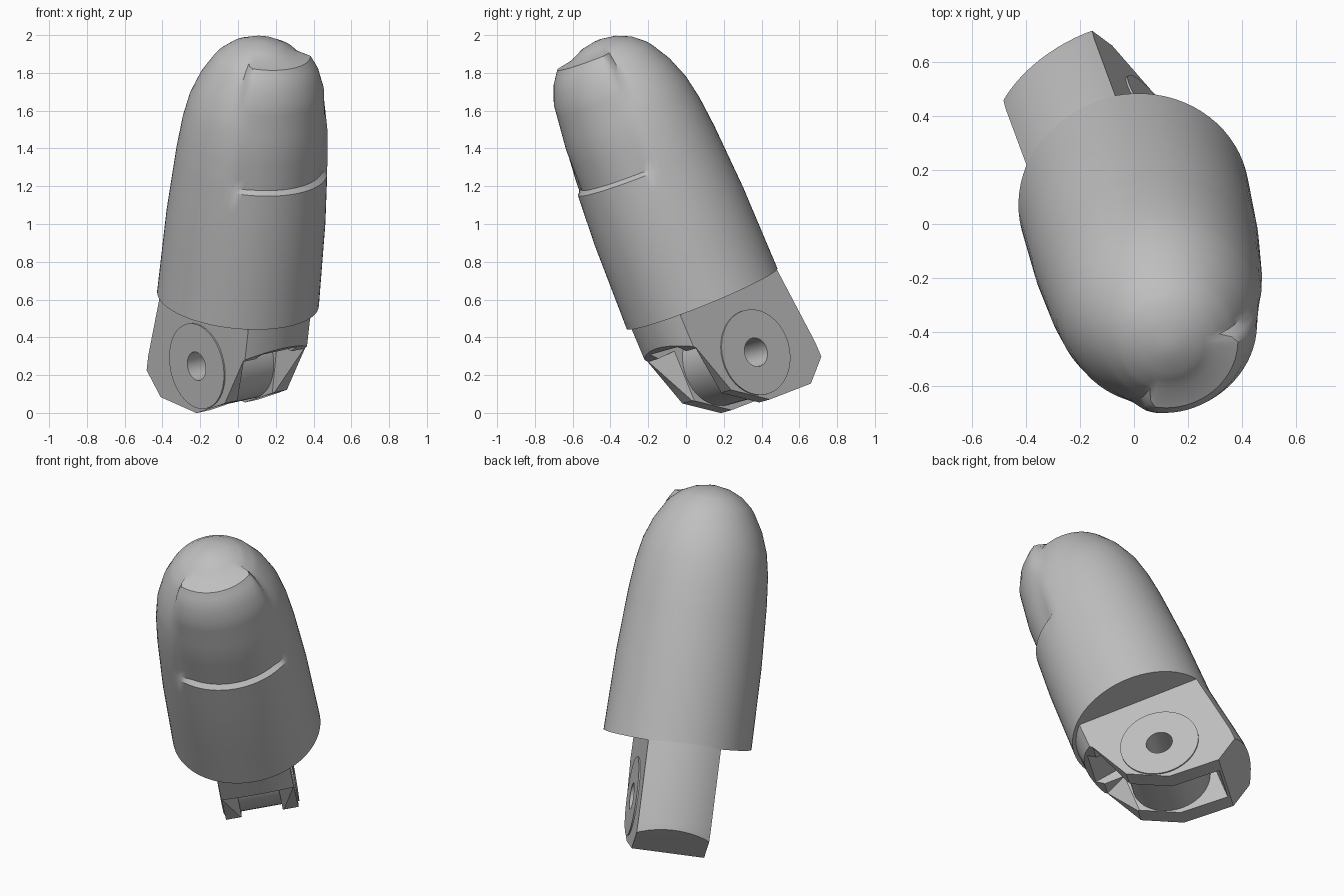
import bpy, bmesh, math
from mathutils import Matrix, Vector

if "Cube" in bpy.data.objects:
    bpy.data.objects.remove(bpy.data.objects["Cube"], do_unlink=True)

grey = bpy.data.materials.new("light_grey")
grey.use_nodes = True
grey.diffuse_color = (0.52, 0.52, 0.52, 1)
grey.node_tree.nodes["Principled BSDF"].inputs["Base Color"].default_value = grey.diffuse_color

# Local frame: x = nail direction, y = hinge axis, z = length of the finger
axis = Vector((0.09, -0.372, 0.924)).normalized()
nail_dir = Vector((0.775, 0.61, 0.168)).cross(axis).normalized()
hinge_dir = axis.cross(nail_dir)
FRAME = Matrix.Translation((0, 0.085, 0.605)) @ Matrix((nail_dir, hinge_dir, axis)).transposed().to_4x4()
HINGE = Vector((-0.027, 0, -0.357))


def finish_mesh(bm, name):
    bmesh.ops.recalc_face_normals(bm, faces=bm.faces)
    me = bpy.data.meshes.new(name)
    bm.to_mesh(me)
    bm.free()
    me.materials.append(grey)
    ob = bpy.data.objects.new(name, me)
    bpy.context.collection.objects.link(ob)
    return ob


def loft(rings, name):
    """Skin closed rings of points and cap both ends."""
    bm = bmesh.new()
    loops = [[bm.verts.new(p) for p in ring] for ring in rings]
    for low, high in zip(loops, loops[1:]):
        for i in range(len(low)):
            j = (i + 1) % len(low)
            bm.faces.new((low[i], low[j], high[j], high[i]))
    bm.faces.new(loops[0])
    bm.faces.new(loops[-1])
    return finish_mesh(bm, name)


def prism(points, name):
    """Outline of (x, z, half width) spread along the hinge axis."""
    return loft([[(x, s * w, z) for x, z, w in points] for s in (-1, 1)], name)


def pin(radius, half, name, steps=40):
    circle = [math.tau * i / steps for i in range(steps)]
    return loft([[HINGE + Vector((radius * math.cos(t), y, radius * math.sin(t))) for t in circle]
                 for y in (-half, half)], name)


def boolean(ob, tool, operation):
    mod = ob.modifiers.new("cut", "BOOLEAN")
    mod.operation, mod.object, mod.solver = operation, tool, "EXACT"
    bpy.context.view_layer.objects.active = ob
    bpy.ops.object.modifier_apply(modifier=mod.name)


def lookup(table, z):
    for (z0, r0), (z1, r1) in zip(table, table[1:]):
        if z <= z1:
            return r0 + (r1 - r0) * (z - z0) / (z1 - z0)
    return table[-1][1]


# Fingertip shell with a nail that is sunk at its root and proud at its tip
SHELL = [(0, 0.43), (0.47, 0.422), (0.83, 0.402), (1.0, 0.385), (1.13, 0.36), (1.25, 0.315),
         (1.37, 0.245), (1.43, 0.175), (1.465, 0.1), (1.48, 0.02)]
NAIL = [(0.76, 0.378), (1.0, 0.374), (1.25, 0.345), (1.35, 0.305), (1.42, 0.255)]
HEIGHTS = [0, 0.24, 0.47, 0.65, 0.755, 0.775, 0.83, 0.92, 1.0, 1.07, 1.13, 1.19, 1.25, 1.31,
           1.35, 1.38, 1.415, 1.43, 1.45, 1.465, 1.475, 1.48]
SEGMENTS = 72


def shell_point(i, z):
    t = math.tau * i / SEGMENTS
    angle = abs(math.remainder(t, math.tau))
    r = lookup(SHELL, z)
    if 0.76 < z < 1.42:
        limit = math.radians(50 + 9 * (z - 0.76) / 0.66)
        if angle <= limit:
            fade = min(1, (limit - angle) / 0.15)
            nail = lookup(NAIL, z)
            r = r + (nail - r) * (0.4 + 0.6 * fade)
    return (r * math.cos(t), r * math.sin(t), z)


shell = loft([[shell_point(i, z) for i in range(SEGMENTS)] for z in HEIGHTS], "fingertip_shell")

# Hinge tang: rounded column trimmed by a flat-sided outline
turns = [math.tau * i / SEGMENTS for i in range(SEGMENTS)]
tang = loft([[(c + r * math.cos(t), r * math.sin(t), z) for t in turns]
             for c, r, z in ((-0.004, 0.415, 0.1), (-0.045, 0.442, -0.45), (-0.05, 0.442, -0.7))],
            "hinge_tang")
W = 0.212
outline = prism([(0.5, 0.08, W), (0.5, 0.15 - 0.2, W), (0.335, -0.195, W), (0.22, -0.48, W),
                 (0, -0.617, W), (-0.3, -0.637, W), (-0.425, -0.54, W), (-0.6, -0.4, W),
                 (-0.6, 0.08, W)], "tang_outline")
slot = prism([(-0.285, -0.8, 0.12), (0.6, -0.8, 0.12), (0.6, -0.2, 0.12), (0.2, -0.13, 0.12),
              (-0.18, -0.13, 0.12), (-0.285, -0.25, 0.12)], "slot_cutter")
flare = prism([(0.2, -0.8, 0.112), (0.45, -0.8, 0.29), (0.45, -0.2, 0.29), (0.2, -0.2, 0.112)],
              "flare_cutter")
hole = pin(0.077, 0.6, "hole_cutter", 32)
boolean(tang, outline, "INTERSECT")
boolean(tang, slot, "DIFFERENCE")
boolean(tang, flare, "DIFFERENCE")
boolean(tang, hole, "DIFFERENCE")

# Drum in the slot, showing as a slim raised disc on each flat
drum = pin(0.23, W + 0.008, "hinge_drum")
boolean(drum, hole, "DIFFERENCE")

for helper in (outline, slot, flare, hole):
    bpy.data.objects.remove(helper, do_unlink=True)

for ob in (shell, tang, drum):
    ob.data.transform(FRAME)
    bpy.ops.object.select_all(action="DESELECT")
    ob.select_set(True)
    bpy.context.view_layer.objects.active = ob
    bpy.ops.object.shade_smooth_by_angle(angle=math.radians(32))
